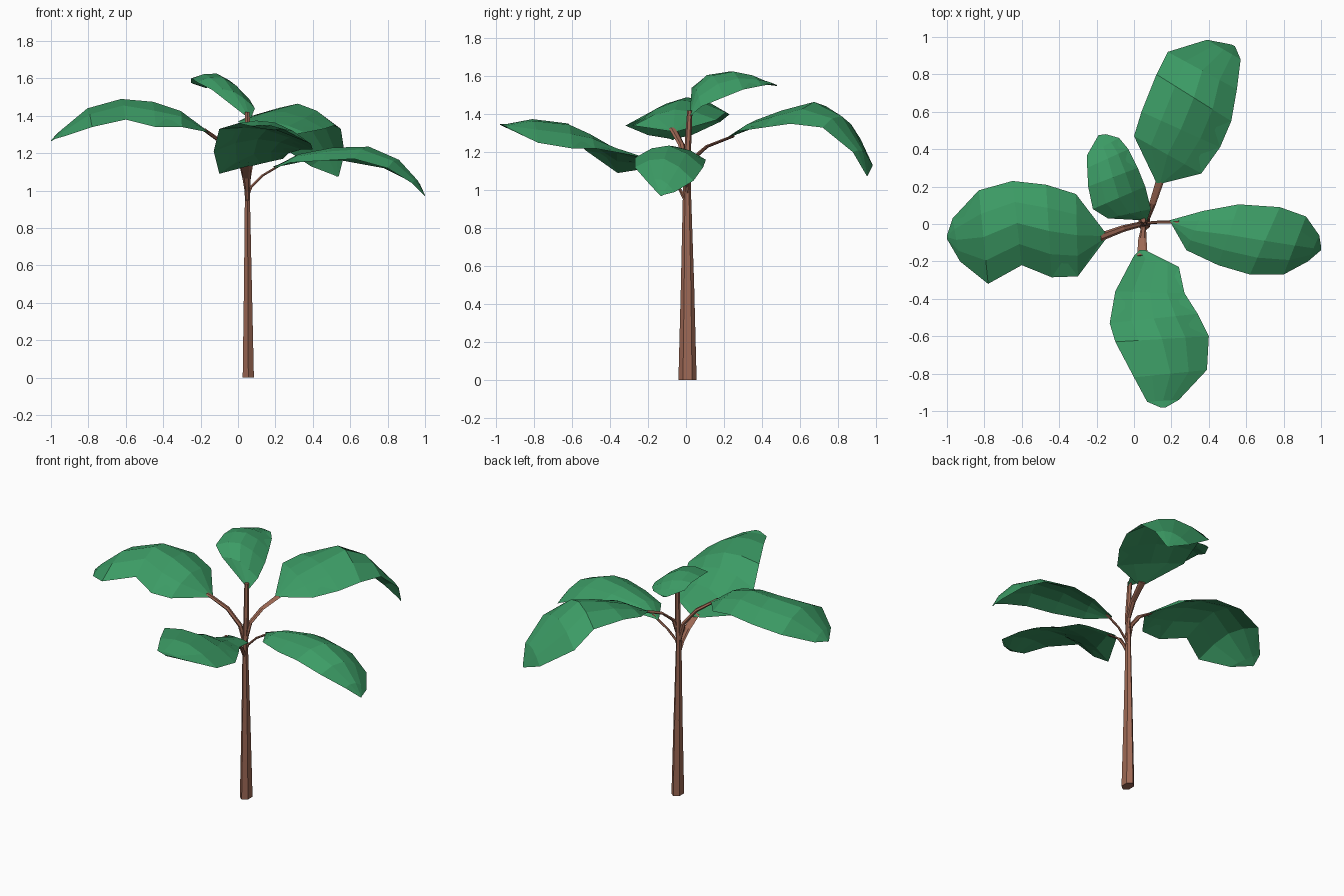
import bpy, bmesh
from mathutils import Vector


def material(name, color):
    m = bpy.data.materials.new(name)
    m.diffuse_color = (*color, 1)
    return m


BARK = material("bark", (0.34, 0.14, 0.09))
GREEN = material("leaf_green", (0.045, 0.33, 0.13))


def loft(name, rings, mat):
    """Skin a row of equal-sized point rings and close both ends."""
    bm = bmesh.new()
    rows = [[bm.verts.new(p) for p in ring] for ring in rings]
    n = len(rows[0])
    for a, b in zip(rows, rows[1:]):
        for i in range(n):
            j = (i + 1) % n
            bm.faces.new((a[i], a[j], b[j], b[i]))
    bm.faces.new(rows[0])
    bm.faces.new(rows[-1])
    bmesh.ops.remove_doubles(bm, verts=bm.verts, dist=0.0005)
    bmesh.ops.recalc_face_normals(bm, faces=bm.faces)
    me = bpy.data.meshes.new(name)
    bm.to_mesh(me)
    bm.free()
    me.materials.append(mat)
    ob = bpy.data.objects.new(name, me)
    bpy.context.collection.objects.link(ob)


def stem(name, path, side=None):
    """Six-sided tapered stem; path points are x, y, z, half width, half thickness."""
    pts = [Vector(p[:3]) for p in path]
    rings = []
    for i, p in enumerate(path):
        t = (pts[min(i + 1, len(pts) - 1)] - pts[max(i - 1, 0)]).normalized()
        s = Vector(side) if side else t.cross(Vector((0, 0, 1))).normalized()
        u = s.cross(t).normalized()
        hexa = ((1, 0), (.5, 1), (-.5, 1), (-1, 0), (-.5, -1), (.5, -1))
        rings.append([pts[i] + s * a * p[3] + u * b * p[4] for a, b in hexa])
    loft(name, rings, BARK)


def leaf(name, stations):
    """Thin arched leaf; each station is left edge xyz, right edge xyz, crown height."""
    rings = []
    for i, s in enumerate(stations):
        l, r, crown = Vector(s[:3]), Vector(s[3:6]), s[6]
        thick = 0.02 if 0 < i < len(stations) - 1 else 0.006
        def at(f, h):
            return l.lerp(r, f) + Vector((0, 0, h))
        top = [at(.25, crown * .7), at(.5, crown), at(.75, crown * .7)]
        low = [at(.75, crown * .7 - thick * .7), at(.5, crown - thick),
               at(.25, crown * .7 - thick * .7)]
        rings.append([l, *top, r, *low])
    loft(name, rings, GREEN)


# Trunk, continuing up to the top leaf
stem("trunk", [(.055, .008, 0, .048, .03), (.053, .008, .5, .035, .021),
               (.05, .005, 1.0, .021, .013), (.055, .008, 1.2, .018, .014),
               (.05, .02, 1.42, .014, .012)], side=(0, 1, 0))

# Branches
stem("right_branch", [(.05, .005, .97, .008, .008), (.07, .005, 1.02, .008, .007),
                      (.13, .01, 1.08, .008, .006), (.24, .01, 1.145, .009, .006)])
stem("back_branch", [(.055, .0, 1.05, .012, .012), (.07, .03, 1.16, .015, .01),
                     (.1, .11, 1.23, .018, .007), (.145, .25, 1.285, .022, .006)])
stem("left_branch", [(.05, .005, 1.02, .014, .014), (.02, -.005, 1.14, .015, .012),
                     (-.06, -.025, 1.24, .018, .01), (-.18, -.07, 1.325, .022, .007)])
stem("front_branch", [(.05, .005, .93, .012, .01), (.05, -.03, 1.0, .015, .008),
                      (.045, -.08, 1.07, .022, .007), (.045, -.17, 1.135, .028, .006)])

# Leaves
leaf("right_leaf", [
    (.19, .02, 1.13, .20, 0, 1.12, 0),
    (.37, .07, 1.16, .28, -.14, 1.15, .04),
    (.56, .105, 1.16, .45, -.22, 1.16, .07),
    (.78, .09, 1.12, .62, -.27, 1.17, .09),
    (.92, .04, 1.05, .80, -.27, 1.12, .08),
    (.99, -.06, .99, .93, -.20, 1.04, .04),
    (1, -.12, .975, 1, -.14, .975, 0)])
leaf("back_leaf", [
    (.12, .22, 1.28, .16, .22, 1.28, 0),
    (0, .47, 1.37, .36, .27, 1.31, .03),
    (.04, .60, 1.39, .46, .41, 1.33, .06),
    (.12, .80, 1.38, .52, .55, 1.35, .10),
    (.18, .92, 1.27, .55, .72, 1.33, .09),
    (.39, .985, 1.13, .57, .88, 1.20, .04),
    (.52, .96, 1.08, .54, .95, 1.08, 0)])
leaf("left_leaf", [
    (-.15, -.05, 1.31, -.15, -.08, 1.31, 0),
    (-.31, .16, 1.37, -.30, -.28, 1.34, .07),
    (-.47, .21, 1.41, -.44, -.285, 1.34, .10),
    (-.65, .23, 1.40, -.60, -.22, 1.38, .10),
    (-.83, .18, 1.36, -.78, -.32, 1.34, .09),
    (-.97, .03, 1.29, -.93, -.20, 1.29, .03),
    (-1, -.06, 1.27, -1, -.08, 1.27, 0)])
leaf("front_leaf", [
    (.03, -.14, 1.13, .06, -.14, 1.13, 0),
    (0, -.17, 1.12, .24, -.23, 1.17, .02),
    (-.10, -.36, 1.09, .27, -.37, 1.20, .07),
    (-.13, -.53, 1.21, .34, -.48, 1.22, .08),
    (-.10, -.63, 1.33, .40, -.60, 1.22, .07),
    (0, -.82, 1.36, .39, -.78, 1.25, .06),
    (.07, -.95, 1.345, .24, -.94, 1.33, .01),
    (.14, -.98, 1.35, .17, -.98, 1.35, 0)])
leaf("top_leaf", [
    (.07, .02, 1.39, .04, .02, 1.40, 0),
    (.09, .08, 1.44, -.14, .03, 1.54, .04),
    (.06, .20, 1.49, -.22, .08, 1.58, .07),
    (.02, .30, 1.53, -.245, .20, 1.60, .06),
    (-.03, .40, 1.55, -.25, .30, 1.60, .03),
    (-.08, .46, 1.56, -.25, .37, 1.575, .01),
    (-.15, .48, 1.555, -.19, .475, 1.555, 0)])
